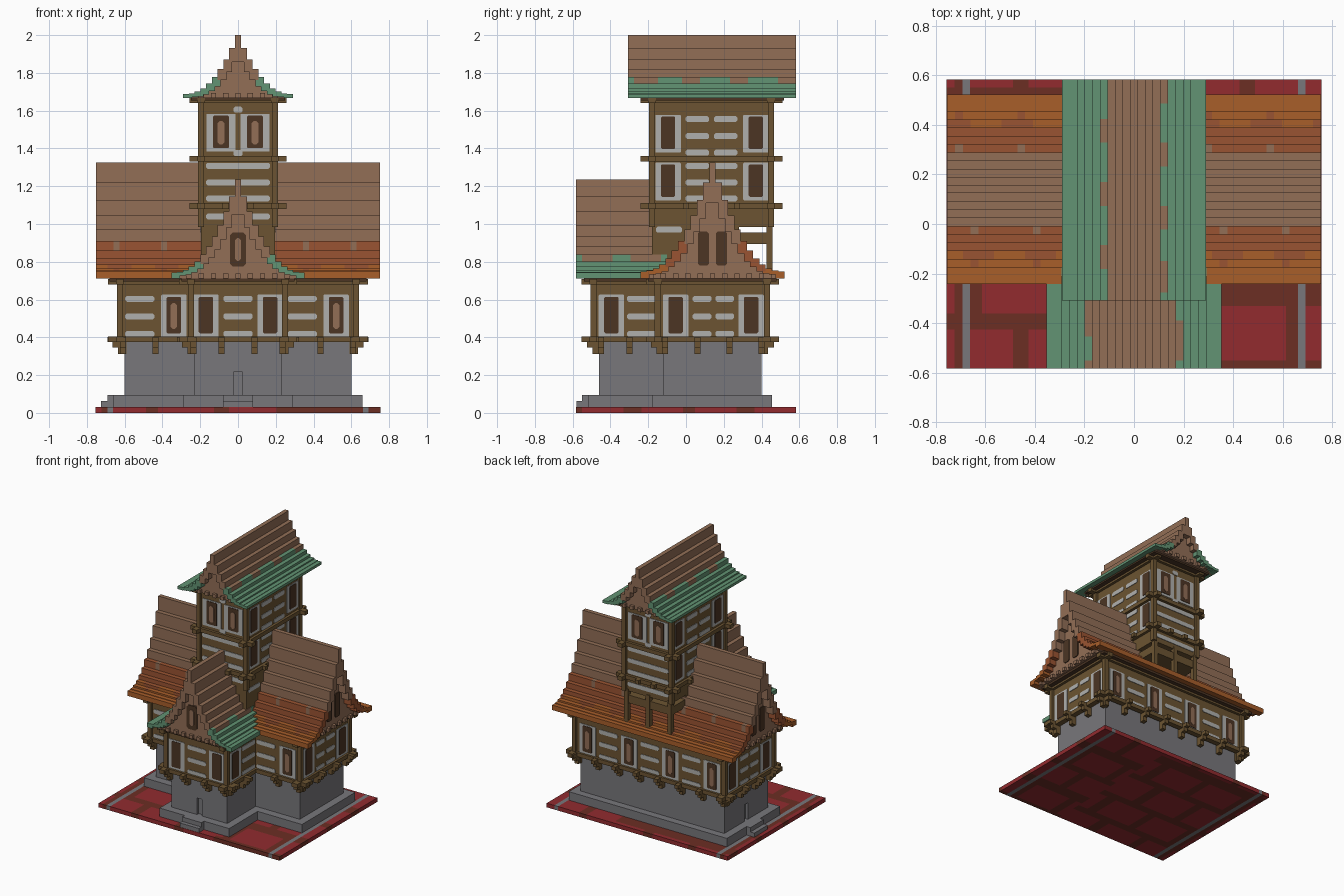
import bpy, bmesh, math

cube = bpy.data.objects.get("Cube")
if cube:
    bpy.data.objects.remove(cube, do_unlink=True)


def lin(c):
    c /= 255
    return c / 12.92 if c <= 0.04045 else ((c + 0.055) / 1.055) ** 2.4


def material(name, r, g, b):
    m = bpy.data.materials.new(name)
    m.use_nodes = True
    col = (lin(r), lin(g), lin(b), 1)
    m.diffuse_color = col
    m.node_tree.nodes["Principled BSDF"].inputs["Base Color"].default_value = col
    return m


BROWN = material("roof brown", 146, 110, 86)
GREEN = material("roof green", 98, 147, 115)
ORANGE = material("roof orange", 168, 94, 42)
RUST = material("roof rust", 154, 84, 50)
RED = material("paving red", 146, 43, 47)
EARTH = material("paving dark brown", 108, 46, 36)
STONE = material("stone grey", 120, 119, 123)
WOOD = material("timber brown", 108, 84, 50)
PALE = material("plaster pale grey", 176, 176, 174)
DARK = material("dark wood", 76, 53, 36)

parts = {}  # name -> (bmesh, material list)


def part(name, mat):
    bm, mats = parts.setdefault(name, (bmesh.new(), []))
    if mat not in mats:
        mats.append(mat)
    return bm, mats.index(mat)


def box(name, mat, x, y, z):
    bm, slot = part(name, mat)
    vs = [bm.verts.new((a, b, c)) for a in x for b in y for c in z]
    for f in ((0, 1, 3, 2), (4, 6, 7, 5), (0, 4, 5, 1), (2, 3, 7, 6), (0, 2, 6, 4), (1, 5, 7, 3)):
        bm.faces.new([vs[i] for i in f]).material_index = slot


def along(axis, name, mat, a, c, z):
    """Box whose long direction a runs on the given axis, c across it."""
    box(name, mat, a if axis == "x" else c, c if axis == "x" else a, z)


def plate(name, mat, wall, u, z, w, h, depth, cut):
    """Thin eight-sided plate on a wall given as (normal axis, position, sign)."""
    axis, pos, sign = wall
    bm, slot = part(name, mat)
    a, b = w / 2, h / 2
    pts = [(a, b - cut), (a - cut, b), (cut - a, b), (-a, b - cut),
           (-a, cut - b), (cut - a, -b), (a - cut, -b), (a, cut - b)]
    rings = []
    for d in (pos - sign * 0.002, pos + sign * depth):
        rings.append([bm.verts.new((d, u + p, z + q) if axis == "x" else (u + p, d, z + q)) for p, q in pts])
    faces = [rings[0], rings[1]]
    for i in range(8):
        j = (i + 1) % 8
        faces.append([rings[0][i], rings[0][j], rings[1][j], rings[1][i]])
    for f in faces:
        bm.faces.new(f).material_index = slot


def window(wall, u, z, h, w=0.135, panel=True):
    plate("window_frames", PALE, wall, u, z, w, h, 0.004, 0.004)
    plate("window_shutters", DARK, wall, u, z + 0.005, w * 0.56, h * 0.86, 0.007, 0.006)
    if panel:
        plate("window_panels", BROWN, wall, u, z, w * 0.24, h * 0.62, 0.0095, 0.012)


def stripes(wall, u, levels, w):
    for z in levels:
        plate("plaster_strips", PALE, wall, u, z, w, 0.032, 0.004, 0.009)


def storey(name, x, y, z):
    """Timber box with proud corner posts."""
    box(name, WOOD, x, y, z)
    for px in x:
        for py in y:
            box("corner_posts", WOOD, (px - 0.016, px + 0.016), (py - 0.016, py + 0.016), z)


def logs(x, y, z, out=0.062):
    """Crossing logs around a rectangle, ends sticking out."""
    for py in y:
        box("cross_logs", WOOD, (x[0] - out, x[1] + out), (py - 0.02, py + 0.02), z)
    for px in x:
        box("cross_logs", WOOD, (px - 0.02, px + 0.02), (y[0] - out, y[1] + out), z)


# Paving with bands and dark joints
def paving(x, y):
    if 0.665 < abs(x) < 0.695:
        return STONE
    if x < -0.695 and abs(x) < 0.73:
        return EARTH
    shift = 0.44 if x < 0.2 else 0.32
    row, inrow = divmod(y + shift, 0.3)
    col = (x - 0.425 + (row % 2) * 0.18) % 0.37
    return EARTH if inrow < 0.075 or col < 0.07 else RED


nx, ny = 96, 37
for j in range(ny):
    y0, y1 = -0.582 + 1.164 * j / ny, -0.582 + 1.164 * (j + 1) / ny
    start, cells = 0, [paving(-0.755 + 1.51 * (i + 0.5) / nx, (y0 + y1) / 2) for i in range(nx)]
    for i in range(1, nx + 1):
        if i == nx or cells[i] != cells[start]:
            box("paving", cells[start], (-0.755 + 1.51 * start / nx, -0.755 + 1.51 * i / nx), (y0, y1), (0, 0.031))
            start = i

# Stone plinth, steps and ground floor
box("plinth", STONE, (-0.66, 0.66), (-0.18, 0.455), (0.03, 0.095))
box("plinth", STONE, (-0.29, 0.29), (-0.52, -0.17), (0.03, 0.095))
for k, top in ((1, 0.095), (2, 0.062)):
    box("steps", STONE, (-0.08, 0.08), (-0.52 - 0.03 * k, -0.5), (0.03, top))
    box("steps", STONE, (-0.66 - 0.032 * k, -0.64), (0.06, 0.22), (0.03, top))
box("stone_hall", STONE, (-0.6, 0.6), (-0.12, 0.40), (0.03, 0.4))
box("stone_wing", STONE, (-0.232, 0.232), (-0.46, -0.1), (0.03, 0.4))

# Upper floor walls and logs
MX, MY = (-0.625, 0.625), (-0.15, 0.43)
WX, WY = (-0.25, 0.25), (-0.49, -0.1)
storey("upper_hall", MX, MY, (0.39, 0.7))
storey("upper_wing", WX, WY, (0.39, 0.7))
for z in ((0.375, 0.405), (0.68, 0.71)):
    logs(MX, MY, z)
    logs(WX, WY, z)
box("soffit", DARK, (-0.68, 0.68), (-0.2, 0.48), (0.695, 0.715))
box("soffit", DARK, (-0.3, 0.3), (-0.54, -0.1), (0.695, 0.715))


# Stepped brackets and joist ends
def bracket(axis, u, stone, sign):
    for out, z in ((0.09, (0.375, 0.402)), (0.065, (0.345, 0.376)), (0.035, (0.312, 0.346))):
        c = sorted((stone - sign * 0.01, stone + sign * out))
        along("x" if axis == "x" else "y", "brackets", WOOD, c, (u - 0.016, u + 0.016), z)


for k in range(8):
    u = -0.61 + 1.22 * k / 7
    bracket("y", u, 0.40, 1)
    if abs(u) > 0.3:
        bracket("y", u, -0.12, -1)
for u in (-0.235, -0.088, 0.088, 0.235):
    bracket("y", u, -0.46, -1)
for s in (-1, 1):
    for u in (-0.11, 0.06, 0.23, 0.4):
        bracket("x", u, s * 0.6, s)
    for u in (-0.45, -0.3):
        bracket("x", u, s * 0.232, s)

# Upper floor bays
LOW = (0.418, 0.511, 0.604)
hall_front, wing_front, hall_back = ("y", -0.15, -1), ("y", -0.49, -1), ("y", 0.43, 1)
for u in (-0.34, 0.52):
    window(hall_front, u, 0.513, 0.225)
for u in (-0.52, 0.34):
    stripes(hall_front, u, LOW, 0.155)
stripes(wing_front, 0, LOW, 0.155)
for u in (-0.17, 0.17):
    window(wing_front, u, 0.513, 0.225, panel=False)
for k in range(-3, 4):
    if k % 2:
        window(hall_back, k * 0.173, 0.513, 0.225)
    else:
        stripes(hall_back, k * 0.173, LOW, 0.155)
for s in (-1, 1):
    hall_end, wing_side = ("x", s * 0.625, s), ("x", s * 0.25, s)
    for u in (-0.055, 0.345):
        window(hall_end, u, 0.513, 0.225, panel=False)
    stripes(hall_end, 0.085, LOW, 0.1)
    stripes(hall_end, 0.205, LOW, 0.1)
    window(wing_side, -0.395, 0.513, 0.225, panel=False)
    stripes(wing_side, -0.235, LOW, 0.155)

# Tower, with its open back standing on posts
TX, TY = (-0.195, 0.195), (-0.18, 0.45)
storey("tower", TX, TY, (0.985, 1.65))
box("tower_core", WOOD, TX, (-0.18, 0.28), (0.7, 0.99))
box("tower_plank", WOOD, TX, TY, (0.895, 0.955))
for u in (-0.18, 0, 0.18):
    box("tower_posts", WOOD, (u - 0.016, u + 0.016), (0.425, 0.457), (0.72, 1.0))
for z in ((1.08, 1.11), (1.33, 1.36), (1.64, 1.667)):
    logs(TX, TY, z)
for u in (-0.065, 0.065):
    box("tower_joists", WOOD, (u - 0.016, u + 0.016), (-0.225, 0.495), (1.08, 1.11))
for u in (0, 0.135, 0.27):
    box("tower_joists", WOOD, (-0.24, 0.24), (u - 0.016, u + 0.016), (1.08, 1.11))
box("tower_soffit", DARK, (-0.25, 0.25), (-0.24, 0.52), (1.655, 1.675))
MID, HIGH = (1.135, 1.22, 1.308), (1.378, 1.465, 1.555)
for wall in (("y", -0.18, -1), ("y", 0.45, 1)):
    stripes(wall, 0, MID + (1.04,), 0.34)
    stripes(wall, 0, (1.376, 1.605), 0.05)
    for u in (-0.09, 0.09):
        window(wall, u, 1.483, 0.2, w=0.155)
for s in (-1, 1):
    wall = ("x", s * 0.195, s)
    for levels, mid in ((MID, 1.225), (HIGH, 1.478)):
        for u in (0.06, 0.21):
            stripes(wall, u, levels, 0.125)
        for u in (-0.095, 0.37):
            window(wall, u, mid, 0.2, panel=False)
    stripes(wall, -0.09, (0.97,), 0.14)


# Stepped, flared roofs with scalloped colour bands
def roof(name, axis, ends, centre, half, z0, height, n, bands, gables):
    hw = [0.016 + (half - 0.016) * i / (n - 1) for i in range(n)]
    top = [z0 + height * (0.06 + 0.94 * (1 - i / (n - 1)) ** 2.1) for i in range(n)] + [z0]
    count = round((ends[1] - ends[0]) / 0.0315)
    at = [ends[0] + (ends[1] - ends[0]) * k / count for k in range(count + 1)]
    for i in range(n):
        low = top[i + 1] - (0.015 if i < n - 1 else 0)
        inner = hw[i - 1] - 0.016 if i else 0
        for s in (-1, 1):
            def colour(k):
                z = top[i] + 0.022 * math.sin(at[k] * 25 + s)
                return next((m for limit, m in bands if z < limit), BROWN)
            start = 0
            for k in range(1, count + 1):
                if k == count or colour(k) != colour(start):
                    c = sorted((centre + s * inner, centre + s * hw[i]))
                    along(axis, name, colour(start), (at[start], at[k]), c, (low, top[i]))
                    start = k
        # Gable walls just inside the roof ends
        for g in gables:
            w = hw[i] - 0.008
            along(axis, name + "_gable", BROWN, (g - 0.015, g + 0.015), (centre - w, centre + w),
                  (top[i + 1] - 0.01 if i < n - 1 else z0, top[i] - 0.01))
    # Row of small teeth at the gable foot
    for g in gables:
        m = int((half - 0.04) / 0.065)
        for k in range(-m, m + 1):
            u = centre + k * 0.065
            along(axis, name + "_teeth", BROWN, (g - 0.035, g + 0.035), (u - 0.014, u + 0.014), (z0, z0 + 0.027))


roof("hall_roof", "x", (-0.753, 0.753), 0.14, 0.382, 0.712, 0.613, 12,
     ((0.785, ORANGE), (0.93, RUST)), (-0.68, 0.68))
roof("wing_roof", "y", (-0.582, -0.1), 0, 0.353, 0.712, 0.523, 12, ((0.83, GREEN),), (-0.53,))
roof("tower_roof", "y", (-0.308, 0.582), 0, 0.29, 1.667, 0.333, 10, ((1.785, GREEN),), (-0.25, 0.525))

# Gable windows
plate("gable_windows", DARK, ("y", -0.545, -1), 0, 0.865, 0.085, 0.18, 0.006, 0.014)
plate("window_panels", BROWN, ("y", -0.545, -1), 0, 0.865, 0.034, 0.12, 0.009, 0.012)
for s in (-1, 1):
    for u in (0.092, 0.188):
        plate("gable_windows", DARK, ("x", s * 0.695, s), u, 0.87, 0.058, 0.18, 0.006, 0.01)

# Finish every part as an object
for name, (bm, mats) in parts.items():
    bmesh.ops.recalc_face_normals(bm, faces=bm.faces)
    mesh = bpy.data.meshes.new(name)
    bm.to_mesh(mesh)
    bm.free()
    for m in mats:
        mesh.materials.append(m)
    bpy.context.collection.objects.link(bpy.data.objects.new(name, mesh))


# Arched door recesses cut into the stone
def door_recess(target, x, y):
    bpy.ops.mesh.primitive_cube_add(size=1, location=(x, y, 0.15))
    cutter = bpy.context.object
    cutter.name = target + "_door_cutter"
    cutter.scale = (0.04, 0.04, 0.14)
    cutter.hide_render = True
    cutter.hide_set(True)
    mod = bpy.data.objects[target].modifiers.new("door", "BOOLEAN")
    mod.operation, mod.object, mod.solver = "DIFFERENCE", cutter, "EXACT"


door_recess("stone_wing", 0, -0.46)
door_recess("stone_hall", -0.6, 0.14)
